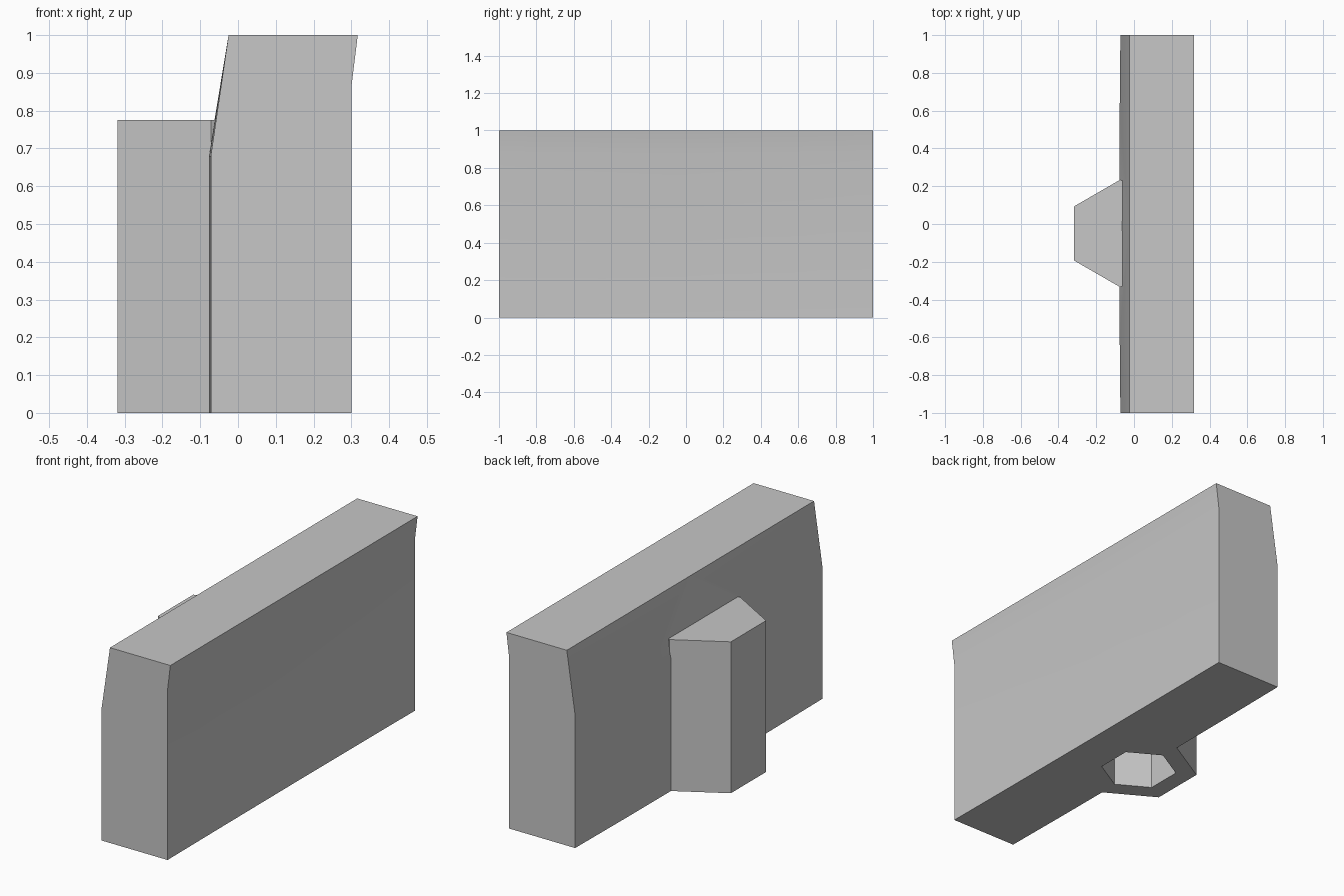
import bpy, bmesh, math

cube = bpy.data.objects.get("Cube")
if cube:
    bpy.data.objects.remove(cube, do_unlink=True)

grey = bpy.data.materials.new("plain grey")
grey.use_nodes = True
grey.diffuse_color = (0.57, 0.57, 0.57, 1)
grey.node_tree.nodes["Principled BSDF"].inputs["Base Color"].default_value = grey.diffuse_color


def add_object(name, bm):
    bmesh.ops.recalc_face_normals(bm, faces=bm.faces)
    mesh = bpy.data.meshes.new(name)
    bm.to_mesh(mesh)
    bm.free()
    mesh.materials.append(grey)
    obj = bpy.data.objects.new(name, mesh)
    bpy.context.collection.objects.link(obj)
    return obj


def hex_prism(name, radius, z0, z1):
    """Upright six-sided prism with corners pointing along y."""
    bm = bmesh.new()
    ring = [bm.verts.new((-0.072 + radius * math.sin(a), -0.05 + radius * math.cos(a), z0))
            for a in (i * math.tau / 6 for i in range(6))]
    base = bm.faces.new(ring)
    top = bmesh.ops.extrude_face_region(bm, geom=[base])["geom"]
    bmesh.ops.translate(bm, vec=(0, 0, z1 - z0),
                        verts=[v for v in top if isinstance(v, bmesh.types.BMVert)])
    if not any(len(f.verts) == 6 and f.calc_center_median().z < z0 + 0.001 for f in bm.faces):
        bm.faces.new(ring)
    return add_object(name, bm)


# Wall slab: bent cross-section swept along y with a slight bow in the lower part
bm = bmesh.new()
rings = []
for y in (-1, -0.6, 0, 0.6, 1):
    bow = 0.006 * (1 - y * y)
    section = [(-0.072 - bow, 0), (0.301 - bow / 2, 0), (0.301 - bow / 2, 0.87),
               (0.317, 1), (-0.025, 1), (-0.072 - bow, 0.68)]
    rings.append([bm.verts.new((x, y, z)) for x, z in section])
for a, b in zip(rings, rings[1:]):
    for i in range(6):
        j = (i + 1) % 6
        bm.faces.new((a[i], a[j], b[j], b[i]))
bm.faces.new(rings[0])
bm.faces.new(rings[-1])
slab = add_object("wall_slab", bm)

# Hexagonal buttress on the right side, and the hexagonal socket cut up from below
buttress = hex_prism("hexagonal_buttress", 0.285, 0, 0.775)
cutter = hex_prism("socket_cutter", 0.183, -0.1, 0.6)

for operation, tool in (("UNION", buttress), ("DIFFERENCE", cutter)):
    mod = slab.modifiers.new(operation.lower(), "BOOLEAN")
    mod.operation = operation
    mod.solver = "EXACT"
    mod.object = tool
    bpy.context.view_layer.objects.active = slab
    bpy.ops.object.modifier_apply(modifier=mod.name)
for tool in (buttress, cutter):
    bpy.data.objects.remove(tool, do_unlink=True)

# Soft shading over the shallow bow, crisp at real edges
for obj in bpy.context.selected_objects:
    obj.select_set(False)
slab.select_set(True)
bpy.context.view_layer.objects.active = slab
bpy.ops.object.shade_smooth_by_angle(angle=math.radians(20))
